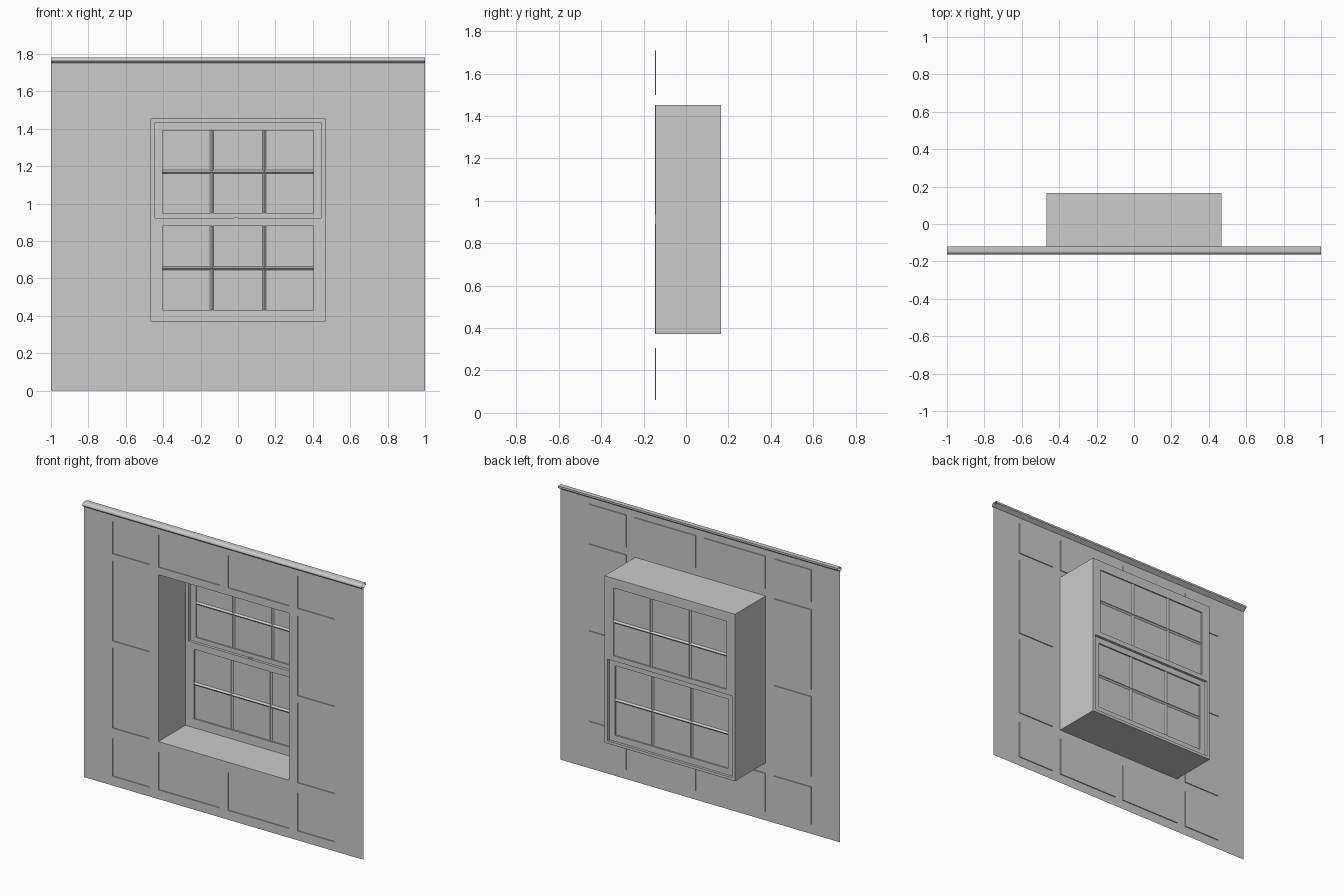
import bpy, bmesh, math
from mathutils import Vector

cube = bpy.data.objects.get("Cube")
if cube:
    bpy.data.objects.remove(cube, do_unlink=True)

grey = bpy.data.materials.new("plain grey")
grey.use_nodes = True
grey.diffuse_color = (0.6, 0.6, 0.6, 1)
grey.node_tree.nodes["Principled BSDF"].inputs["Base Color"].default_value = (0.6, 0.6, 0.6, 1)

WALL, BACK = -0.147, 0.165     # wall plane and rear of the window box
INNER, MID = 0.13, 0.148       # front of the lower sash, plane between sashes
BOX = (-0.467, 0.467, 0.372, 1.452)


def finish(name, bm):
    mesh = bpy.data.meshes.new(name)
    bm.to_mesh(mesh)
    bm.free()
    mesh.materials.append(grey)
    obj = bpy.data.objects.new(name, mesh)
    bpy.context.collection.objects.link(obj)
    return obj


def inside(face, rect):
    c = face.calc_center_median()
    return rect[0] < c.x < rect[1] and rect[2] < c.z < rect[3]


def grid_sheet(rects, y):
    """Sheet cut along the edges of every rectangle; the first is its outline."""
    xs = sorted({v for r in rects for v in r[:2]})
    zs = sorted({v for r in rects for v in r[2:]})
    bm = bmesh.new()
    vs = [[bm.verts.new((x, y, z)) for x in xs] for z in zs]
    for j in range(len(zs) - 1):
        for i in range(len(xs) - 1):
            bm.faces.new((vs[j][i], vs[j][i + 1], vs[j + 1][i + 1], vs[j + 1][i]))
    return bm


def push(bm, geom, dy):
    """Extrude faces or edges along y."""
    if isinstance(geom[0], bmesh.types.BMFace):
        out = bmesh.ops.extrude_face_region(bm, geom=geom)["geom"]
        bmesh.ops.delete(bm, geom=[f for f in geom if f.is_valid], context="FACES")
    else:
        out = bmesh.ops.extrude_edge_only(bm, edges=geom)["geom"]
    verts = [v for v in out if isinstance(v, bmesh.types.BMVert)]
    bmesh.ops.translate(bm, verts=verts, vec=(0, dy, 0))


def tidy(bm):
    bmesh.ops.dissolve_limit(bm, angle_limit=0.01, verts=bm.verts[:], edges=bm.edges[:])


def frame(name, holes, y0, y1):
    """Board with rectangular holes, y0 to y1 thick."""
    bm = grid_sheet([BOX] + holes, y0)
    gone = [f for f in bm.faces if any(inside(f, h) for h in holes)]
    bmesh.ops.delete(bm, geom=gone, context="FACES")
    out = bmesh.ops.extrude_face_region(bm, geom=bm.faces[:])["geom"]
    verts = [v for v in out if isinstance(v, bmesh.types.BMVert)]
    bmesh.ops.translate(bm, verts=verts, vec=(0, y1 - y0, 0))
    bmesh.ops.recalc_face_normals(bm, faces=bm.faces[:])
    tidy(bm)
    return finish(name, bm)


def bar(name, a, b, r):
    """Diamond-section glazing bar."""
    bm = bmesh.new()
    d = Vector(b) - Vector(a)
    bmesh.ops.create_cone(bm, cap_ends=True, segments=4, radius1=r, radius2=r, depth=d.length)
    obj = finish(name, bm)
    obj.location = (Vector(a) + Vector(b)) / 2
    obj.rotation_euler = d.to_track_quat("Z", "Y").to_euler()


# Wall sheet with recessed panels and a deep window reveal
columns = [(-0.795, -0.53), (-0.467, -0.03), (0.03, 0.467), (0.53, 0.795)]
rows = [(0.06, 0.305), (0.372, 0.89), (0.935, 1.452), (1.5, 1.71)]
panels = [c + r for i, c in enumerate(columns) for j, r in enumerate(rows)
          if i in (0, 3) or j in (0, 3)]
bm = grid_sheet([(-1, 1, 0, 1.76), BOX] + panels, WALL)
bmesh.ops.delete(bm, geom=[f for f in bm.faces if inside(f, BOX)], context="FACES")
rim = [e for e in bm.edges if e.is_boundary
       and all(abs(v.co.x) < 0.5 and 0.35 < v.co.z < 1.48 for v in e.verts)]
push(bm, rim, BACK - WALL)
for p in panels:
    push(bm, [f for f in bm.faces if abs(f.normal.y) > 0.9 and inside(f, p)], 0.006)
tidy(bm)
finish("panelled_wall", bm)

# Cornice: moulded profile swept along the top of the wall
profile = [(-0.147, 1.752), (-0.157, 1.755), (-0.163, 1.762)]
profile += [(-0.145 - 0.018 * math.cos(t), 1.764 + 0.018 * math.sin(t))
            for t in (math.radians(a) for a in (15, 40, 65, 90))]
profile += [(-0.12, 1.782), (-0.12, 1.77), (-0.135, 1.76)]
bm = bmesh.new()
ends = [[bm.verts.new((x, y, z)) for y, z in profile] for x in (-1, 1)]
for i in range(len(profile)):
    k = (i + 1) % len(profile)
    bm.faces.new((ends[0][i], ends[1][i], ends[1][k], ends[0][k]))
bmesh.ops.recalc_face_normals(bm, faces=bm.faces[:])
finish("cornice", bm)

# Sashes: the lower one sits in front, the upper one behind
upper_glass = (-0.405, 0.405, 0.95, 1.39)
lower_glass = (-0.405, 0.405, 0.43, 0.88)
upper_gap = (-0.445, 0.445, 0.922, 1.433)
lower_gap = (-0.445, 0.445, 0.39, 0.918)
frame("lower_sash", [lower_glass, upper_gap], INNER, MID)
frame("upper_sash", [upper_glass, lower_gap], MID, BACK)

for name, rect, y in (("lower", lower_glass, (INNER + MID) / 2),
                      ("upper", upper_glass, (MID + BACK) / 2)):
    x0, x1, z0, z1 = rect
    finish(name + "_glass", grid_sheet([rect], y))
    zm = (z0 + z1) / 2
    bar(name + "_crossbar", (x0, y, zm), (x1, y, zm), 0.01)
    for side, x in (("right", -0.14), ("left", 0.14)):
        bar(f"{name}_{side}_upright_bar", (x, y, z0), (x, y, z1), 0.009)

# Catch on the meeting rail
bm = bmesh.new()
bmesh.ops.create_cone(bm, cap_ends=True, segments=12, radius1=0.014, radius2=0.014, depth=0.012)
catch = finish("sash_catch", bm)
catch.location = (-0.01, MID - 0.009, 0.916)
catch.rotation_euler = (math.pi / 2, 0, 0)
